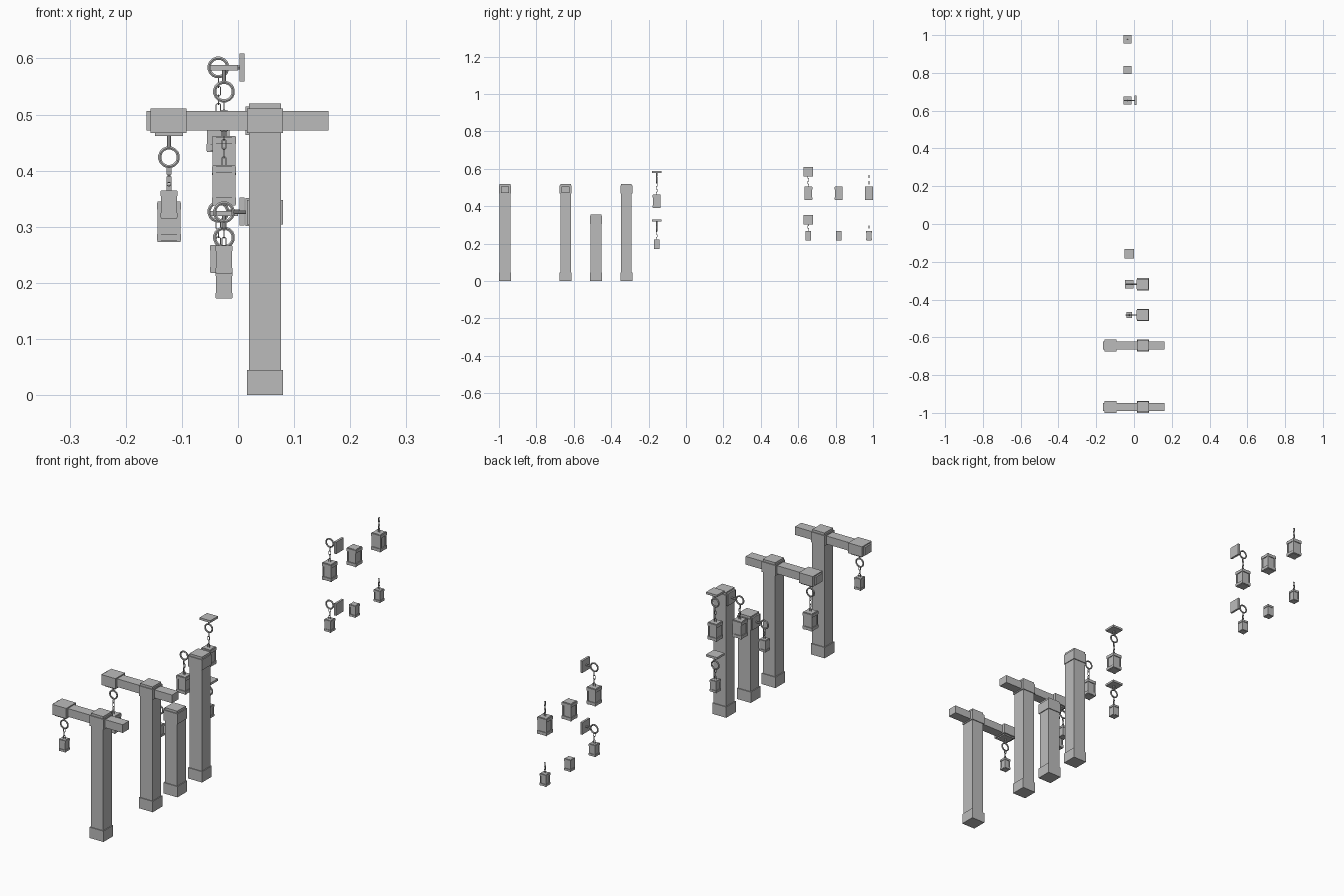
import bpy, bmesh
from math import pi
from mathutils import Matrix, Vector

old = bpy.data.objects.get("Cube")
if old:
    bpy.data.objects.remove(old, do_unlink=True)

grey = bpy.data.materials.new("plain grey")
grey.use_nodes = True
colour = (0.5, 0.5, 0.5, 1)
grey.diffuse_color = colour
grey.node_tree.nodes["Principled BSDF"].inputs["Base Color"].default_value = colour


def finish(bm, name):
    mesh = bpy.data.meshes.new(name)
    bmesh.ops.recalc_face_normals(bm, faces=bm.faces[:])
    bm.to_mesh(mesh)
    bm.free()
    mesh.materials.append(grey)
    obj = bpy.data.objects.new(name, mesh)
    bpy.context.collection.objects.link(obj)
    return obj


def box(bm, centre, size):
    bmesh.ops.create_cube(bm, size=1, matrix=Matrix.Translation(centre) @ Matrix.Diagonal((*size, 1)))


def span(bm, x, y, low, high, width):
    # square block standing between two heights
    box(bm, (x, y, (low + high) / 2), (width, width, high - low))


def loop(bm, matrix, radius, thick, segments, sides, stretch=0):
    # torus in the local xz plane; stretch pulls the halves apart into a chain link
    rows = []
    for i in range(segments):
        out = Matrix.Rotation(2 * pi * (i + 0.5) / segments, 3, 'Y') @ Vector((1, 0, 0))
        shift = Vector((0, 0, stretch if out.z > 0 else -stretch))
        row = []
        for j in range(sides):
            turn = Matrix.Rotation(2 * pi * (j + 0.5) / sides, 3, out.cross((0, 1, 0)))
            row.append(bm.verts.new(matrix @ (out * radius + shift + turn @ out * thick)))
        rows.append(row)
    for i, row in enumerate(rows):
        nxt = rows[(i + 1) % segments]
        for j in range(sides):
            k = (j + 1) % sides
            bm.faces.new((row[j], row[k], nxt[k], nxt[j]))


STEP = 0.1622
FIRST = -0.968
POST_X = 0.048


def row_y(i):
    return FIRST + STEP * i


# Lantern body, rims and corner bars
def lantern(name, x, y, top, large):
    w, h = (0.043, 0.072) if large else (0.030, 0.050)
    low = top - h
    bm = bmesh.new()
    span(bm, x, y, low, top, w * 0.84)
    for a, b in ((0.03, 0.2), (0.8, 0.97)):
        span(bm, x, y, low + a * h, low + b * h, w)
    for sx in (-1, 1):
        for sy in (-1, 1):
            span(bm, x + sx * w * 0.4, y + sy * w * 0.4, low, top, w * 0.14)
    finish(bm, name + "_lantern")


# Chain of alternating links rising from the lantern top
def chain(name, x, y, top, large):
    count, pitch, half = (4, 0.0155, 0.0105) if large else (3, 0.0145, 0.0095)
    bm = bmesh.new()
    for i in range(count):
        place = Matrix.Translation((x, y, top + 0.006 + pitch * i))
        place = place @ Matrix.Rotation(pi / 2 * (i % 2), 4, 'Z')
        loop(bm, place, 0.0042, 0.0013, 8, 4, half - 0.0055)
    finish(bm, name + "_chain")


# Mounting plate, rod and ring; the plate faces -x, or down when overhead
def bracket(name, x, y, z, overhead=False):
    place = Matrix.Translation((x, y, z))
    if overhead:
        place = place @ Matrix.Rotation(-pi / 2, 4, 'Y')
    bm = bmesh.new()
    box(bm, (0.0425, 0, 0), (0.009, 0.05, 0.05))
    bmesh.ops.create_cone(bm, cap_ends=True, segments=8, radius1=0.0034, radius2=0.0034, depth=0.024,
                          matrix=Matrix.Translation((0.029, 0, 0)) @ Matrix.Rotation(pi / 2, 4, 'Y'))
    bmesh.ops.transform(bm, matrix=place, verts=bm.verts[:])
    loop(bm, Matrix.Translation((x, y, z)), 0.0167, 0.0033, 16, 6)
    finish(bm, name + "_bracket")


def hanging(name, x, y, ring_z, large, overhead=False):
    top = ring_z - (0.079 if large else 0.059)
    bracket(name, x, y, ring_z, overhead)
    chain(name, x, y, top, large)
    lantern(name, x, y, top, large)


# Post with a foot and a collar below its top
def post(name, y, top, collar):
    bm = bmesh.new()
    span(bm, POST_X, y, 0, top, 0.057)
    span(bm, POST_X, y, 0, 0.045, 0.064)
    span(bm, POST_X, y, collar - 0.0215, collar + 0.0215, 0.064)
    finish(bm, name + "_post")


# Crossbeam with a sleeve over the hanging end
def beam(name, y, z):
    bm = bmesh.new()
    box(bm, (-0.001, y, z), (0.324, 0.042, 0.034))
    box(bm, (-0.124, y, z), (0.064, 0.064, 0.043))
    finish(bm, name + "_crossbeam")


# Two posts with crossbeams
for i, large in ((0, False), (2, True)):
    name = ("large" if large else "small") + "_beam"
    post(name, row_y(i), 0.52, 0.489)
    beam(name, row_y(i), 0.489)
    hanging(name, -0.123, row_y(i), 0.424, large, True)

# Plain posts with a side bracket
for i, large, top in ((3, False, 0.357), (4, True, 0.52)):
    name = ("large" if large else "small") + "_side"
    post(name, row_y(i), top, top - 0.031)
    hanging(name, -0.025, row_y(i), top - 0.031, large)

# Ceiling, wall, loose and chained lanterns in two sizes
for large in (False, True):
    size = "large" if large else "small"
    hanging(size + "_ceiling", -0.025, row_y(5), 0.541 if large else 0.281, large, True)
    hanging(size + "_wall", -0.035, row_y(10), 0.584 if large else 0.327, large)
    top = 0.505 if large else 0.268
    lantern(size + "_loose", -0.035, row_y(11), top, large)
    lantern(size + "_chained", -0.035, row_y(12), top, large)
    chain(size + "_chained", -0.035, row_y(12), top, large)
